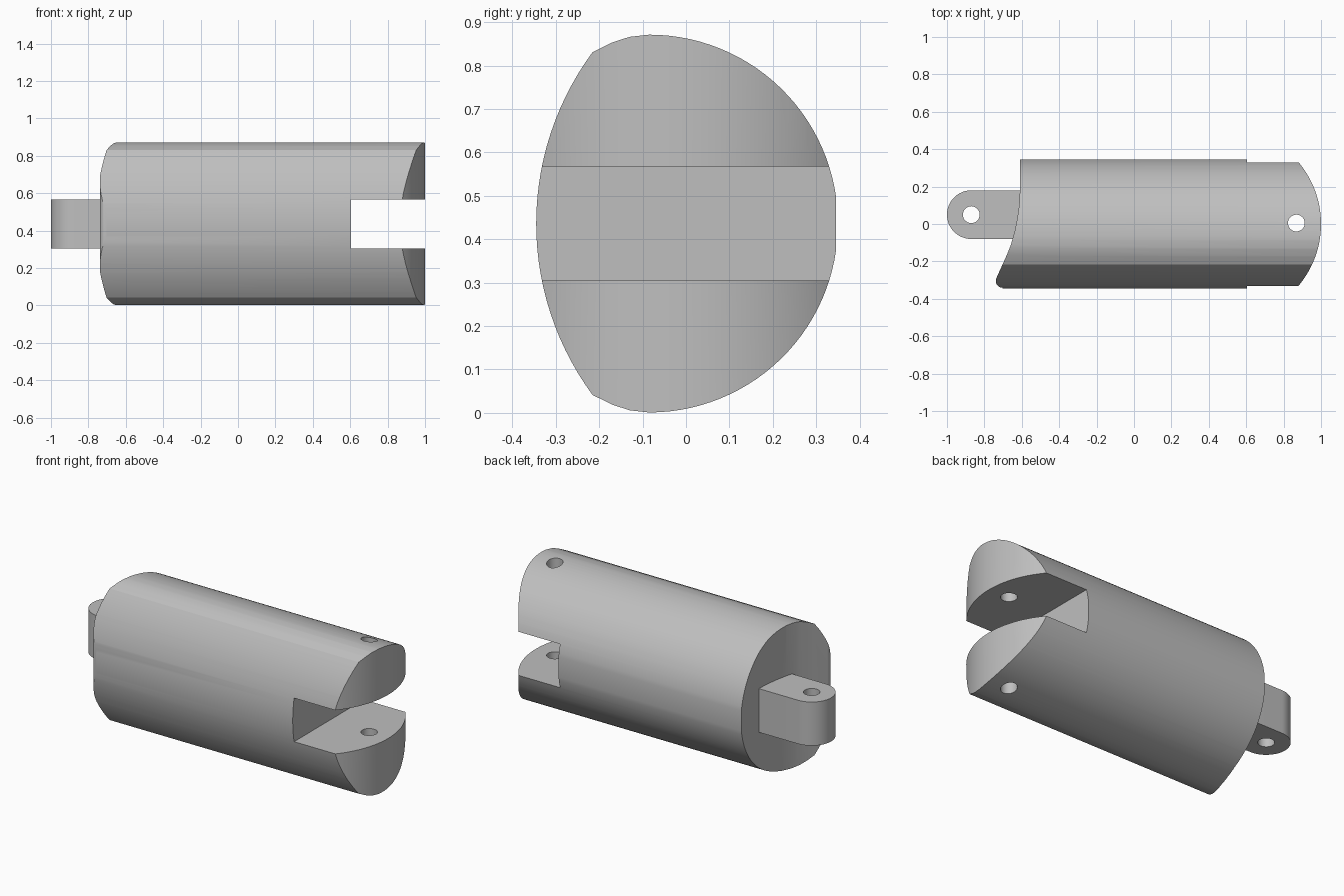
import bpy, bmesh, math
from mathutils import Vector

cube = bpy.data.objects.get("Cube")
if cube:
    bpy.data.objects.remove(cube, do_unlink=True)

grey = bpy.data.materials.new("light_grey_plastic")
grey.use_nodes = True
colour = (0.52, 0.52, 0.52, 1)
grey.diffuse_color = colour
grey.node_tree.nodes["Principled BSDF"].inputs["Base Color"].default_value = colour

MID = 0.436            # height of the symmetry plane
SLOT = (0.305, 0.567)  # bottom and top of the hinge slot


def prism(name, outline, axis, low, high):
    """Extrude a closed 2D outline along x (outline is y, z) or z (outline is x, y)."""
    place = (lambda a, b, t: (t, a, b)) if axis == "x" else (lambda a, b, t: (a, b, t))
    bm = bmesh.new()
    base = bm.faces.new([bm.verts.new(place(a, b, low)) for a, b in outline])
    step = Vector(place(0, 0, high - low))
    top = bmesh.ops.extrude_face_region(bm, geom=[base], use_keep_orig=True)
    bmesh.ops.translate(bm, vec=step, verts=[v for v in top["geom"] if isinstance(v, bmesh.types.BMVert)])
    bmesh.ops.recalc_face_normals(bm, faces=bm.faces)
    mesh = bpy.data.meshes.new(name)
    bm.to_mesh(mesh)
    bm.free()
    mesh.materials.append(grey)
    obj = bpy.data.objects.new(name, mesh)
    bpy.context.collection.objects.link(obj)
    return obj


def arc(cx, cy, r, start, end, steps):
    angles = [math.radians(start + (end - start) * i / steps) for i in range(steps + 1)]
    return [(cx + r * math.cos(a), cy + r * math.sin(a)) for a in angles]


def combine(target, tool, operation):
    """Apply a boolean and discard its helper."""
    tool.hide_render = True
    mod = target.modifiers.new(operation, "BOOLEAN")
    mod.operation, mod.object, mod.solver = operation, tool, "EXACT"
    bpy.context.view_layer.objects.active = target
    bpy.ops.object.modifier_apply(modifier=mod.name)
    bpy.data.objects.remove(tool, do_unlink=True)


def pin_hole(target, x, y):
    combine(target, prism("pin_cutter", arc(x, y, 0.045, 0, 348.75, 31), "z", -0.5, 1.5), "DIFFERENCE")


# Body cross-section: round back with a narrow flat, shallow curved front
back = arc(-0.085, MID, 0.435, 8, 90, 26)
brow = [(-0.13, 0.866), (-0.17, 0.853)]
front = arc(0.32, MID, 0.665, 143.6, 180, 14)
upper = back + brow + front
lower = [(y, 2 * MID - z) for y, z in reversed(upper[:-1])]
body = prism("finger_body", upper + lower, "x", -0.9, 1.1)

# Plan outline: rounded hinge end, concave rear end with a forward lip
hinge_end = arc(0.486, 0, 0.514, -40, 40, 32)
rear_end = [(0.88, 0.5), (-0.61, 0.5), (-0.61, 0.18), (-0.614, 0.1), (-0.624, 0.03),
            (-0.638, -0.04), (-0.658, -0.11), (-0.682, -0.17), (-0.70, -0.21)]
lip = arc(-0.702, -0.304, 0.037, 160, 270, 8)
plan = hinge_end + rear_end + lip + [(-0.702, -0.5), (0.88, -0.5)]
combine(body, prism("plan_cutter", plan, "z", -0.5, 1.5), "INTERSECT")

# Hinge slot and pin hole
slot = [(0.605, -0.6), (1.3, -0.6), (1.3, 0.6), (0.605, 0.6)]
combine(body, prism("slot_cutter", slot, "z", *SLOT), "DIFFERENCE")
pin_hole(body, 0.868, 0.005)

# Rear hinge lug with a rounded tip, joined to the body
tab = arc(-0.87, 0.05, 0.13, 90, 270, 32) + [(-0.5, -0.08), (-0.5, 0.18)]
lug = prism("hinge_lug", tab, "z", *SLOT)
pin_hole(lug, -0.87, 0.05)
combine(body, lug, "UNION")

bpy.ops.object.select_all(action="DESELECT")
body.select_set(True)
bpy.context.view_layer.objects.active = body
bpy.ops.object.shade_smooth_by_angle(angle=math.radians(25))
